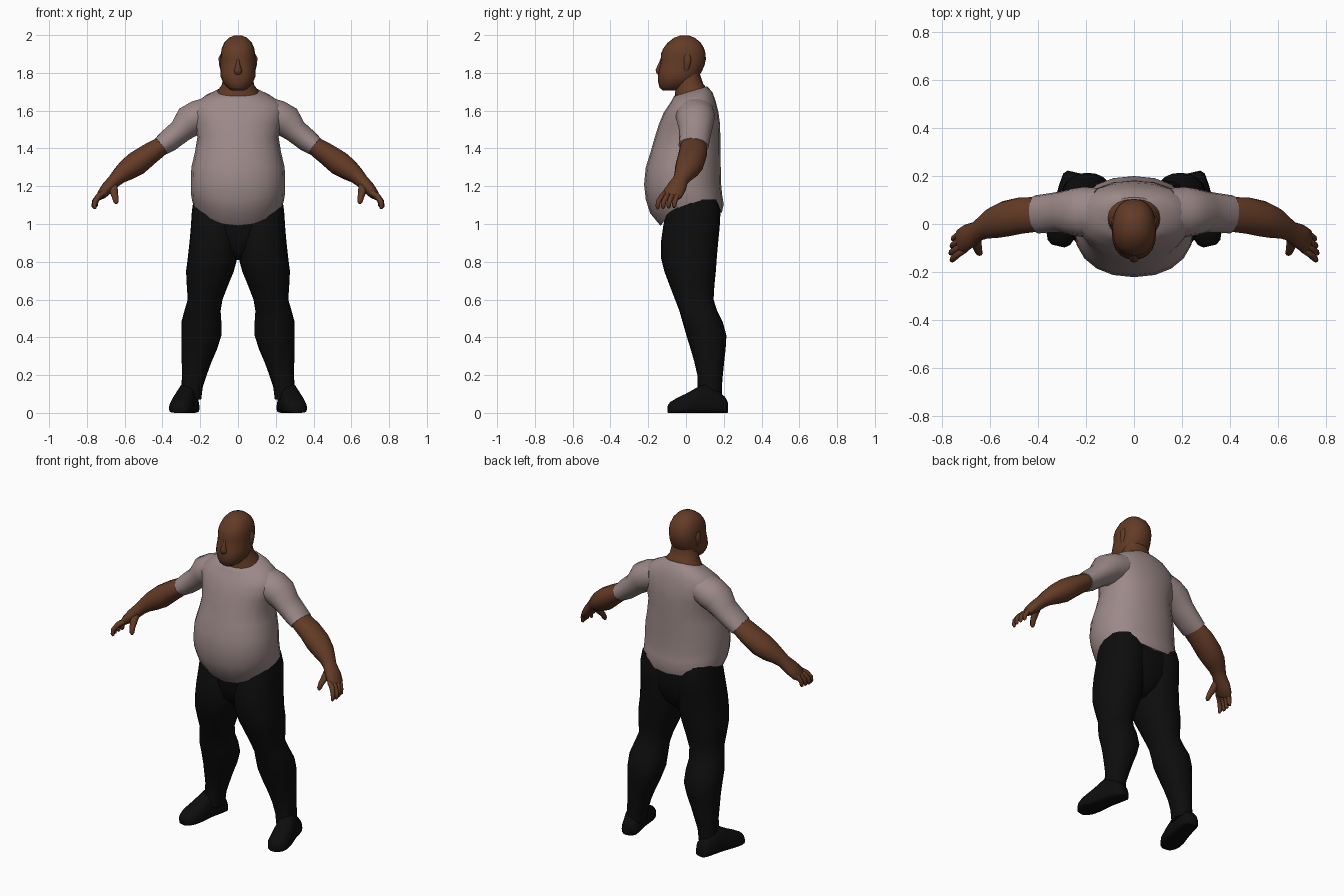
import bpy, bmesh, math
from mathutils import Vector

N = 20


def material(name, rgb):
    m = bpy.data.materials.new(name)
    m.diffuse_color = (*rgb, 1)
    return m


SKIN = material("brown_skin", (0.125, 0.043, 0.019))
SHIRT = material("mauve_grey_shirt", (0.33, 0.25, 0.245))
BLACK = material("black_cloth", (0.004, 0.004, 0.004))


def spow(v, p):
    return math.copysign(abs(v) ** p, v)


def skin(name, rings, mat, mirror=False):
    """Bridge rings of points, cap both ends, optionally mirror across x."""
    bm = bmesh.new()
    loops = [[bm.verts.new(p) for p in r] for r in rings]
    n = len(loops[0])
    for a, b in zip(loops, loops[1:]):
        for i in range(n):
            j = (i + 1) % n
            bm.faces.new((a[i], a[j], b[j], b[i]))
    bm.faces.new(loops[0])
    bm.faces.new(loops[-1])
    bmesh.ops.recalc_face_normals(bm, faces=bm.faces)
    me = bpy.data.meshes.new(name)
    bm.to_mesh(me)
    bm.free()
    me.materials.append(mat)
    ob = bpy.data.objects.new(name, me)
    bpy.context.collection.objects.link(ob)
    bpy.ops.object.select_all(action='DESELECT')
    ob.select_set(True)
    bpy.context.view_layer.objects.active = ob
    bpy.ops.object.shade_smooth_by_angle(angle=math.radians(55))
    if mirror:
        ob.modifiers.new("mirror", 'MIRROR')
    return ob


def level(z, x0, x1, y0, y1, tilt=0.0, lift=0.0, p=0.9):
    """Level ring inside a box; tilt follows y, lift raises the sides."""
    pts = []
    for i in range(N):
        a = 2 * math.pi * i / N
        c, s = math.cos(a), math.sin(a)
        x = (x0 + x1) / 2 + (x1 - x0) / 2 * spow(c, p)
        y = (y0 + y1) / 2 + (y1 - y0) / 2 * spow(s, p)
        pts.append((x, y, z + tilt * y + lift * c * c))
    return pts


def tube(name, path, mat, mirror=True, n=14):
    """Oval tube; path items are x, y, z, radius along y, radius across."""
    pts = [Vector(q[:3]) for q in path]
    rings = []
    for k, q in enumerate(path):
        t = (pts[min(k + 1, len(pts) - 1)] - pts[max(k - 1, 0)]).normalized()
        u = (Vector((0, 1, 0)) - t * t.y).normalized()
        v = t.cross(u)
        rings.append([pts[k] + u * q[3] * math.cos(2 * math.pi * i / n)
                      + v * q[4] * math.sin(2 * math.pi * i / n) for i in range(n)])
    return skin(name, rings, mat, mirror)


# Shirt body: hem is raised at the sides, collar is lower in front
skin("shirt_body", [level(z, -w, w, a, b, t, l) for z, w, a, b, t, l in [
    (1.02, .240, -.135, .190, .22, .085),
    (1.08, .247, -.190, .200, .12, .065),
    (1.14, .250, -.213, .192, .05, .04),
    (1.21, .250, -.222, .186, 0, .01),
    (1.30, .247, -.213, .184, 0, 0),
    (1.38, .228, -.188, .183, 0, 0),
    (1.46, .215, -.165, .182, 0, 0),
    (1.53, .232, -.143, .180, 0, 0),
    (1.59, .248, -.118, .172, 0, 0),
    (1.635, .235, -.092, .158, .08, 0),
    (1.67, .175, -.075, .140, .2, 0),
    (1.695, .115, -.065, .112, .3, 0)]], SHIRT)

# Shirt sleeves
tube("shirt_sleeve", [
    (.15, .05, 1.590, .10, .085), (.21, .05, 1.568, .105, .090),
    (.258, .05, 1.543, .098, .088), (.305, .05, 1.492, .086, .066),
    (.365, .045, 1.443, .081, .062), (.407, .04, 1.412, .080, .053)], SHIRT)

# Trousers: seat plus legs
skin("trouser_seat", [level(z, -w, w, a, b) for z, w, a, b in [
    (1.16, .225, -.12, .165), (1.08, .238, -.125, .178), (1.0, .240, -.112, .176),
    (.93, .20, -.11, .165), (.86, .12, -.09, .14), (.81, .03, -.04, .09)]], BLACK)
skin("trouser_leg", [level(*r) for r in [
    (1.13, .02, .235, -.08, .165), (1.07, .005, .244, -.105, .183),
    (.98, .002, .250, -.122, .178), (.90, .002, .257, -.133, .170),
    (.82, .004, .266, -.132, .163), (.75, .022, .275, -.115, .158),
    (.67, .055, .271, -.085, .150), (.60, .082, .266, -.058, .146),
    (.54, .092, .284, -.035, .165), (.48, .088, .300, -.018, .195),
    (.41, .088, .300, .002, .214), (.34, .110, .298, .024, .210),
    (.27, .140, .298, .044, .202), (.20, .166, .296, .060, .195),
    (.14, .186, .300, .062, .190), (.07, .195, .300, .062, .190)]], BLACK, True)

# Shoes: flat soled stations from heel to toe, turned outward
heel, toe = Vector((.246, .216, 0)), Vector((.317, -.092, 0))
side = Vector((0, 0, 1)).cross(toe - heel).normalized()
shoe = []
for t, w, h in [(0, .032, .065), (.05, .047, .09), (.2, .053, .13), (.4, .056, .155),
                (.55, .060, .128), (.7, .064, .102), (.85, .061, .08),
                (.95, .048, .062), (1, .028, .045)]:
    c = heel.lerp(toe, t)
    ring = []
    for i in range(16):
        a = 2 * math.pi * i / 16
        z = math.sin(a)
        up = h * (.3 + .7 * z) if z > 0 else h * .3 * (1 - abs(z) ** .35)
        ring.append(c + side * w * spow(math.cos(a), .7) + Vector((0, 0, max(up, 0))))
    shoe.append(ring)
skin("shoe", shoe, BLACK, True)

# Neck and head
skin("neck", [level(*r) for r in [
    (1.60, -.10, .10, -.05, .10), (1.665, -.118, .118, -.068, .112, .27),
    (1.70, -.108, .108, -.058, .104, .25), (1.735, -.085, .085, -.055, .09, .1),
    (1.79, -.078, .078, -.06, .075), (1.84, -.075, .075, -.05, .075)]], SKIN)
skin("head", [level(z, -w, w, a, b) for z, w, a, b in [
    (1.708, .035, -.125, -.03), (1.722, .058, -.140, .00), (1.75, .080, -.147, .045),
    (1.78, .092, -.149, .066), (1.81, .093, -.146, .085), (1.84, .092, -.138, .098),
    (1.87, .092, -.134, .105), (1.90, .091, -.133, .104), (1.93, .086, -.120, .096),
    (1.96, .073, -.097, .078), (1.985, .050, -.065, .048), (1.998, .020, -.03, .015)]], SKIN)
skin("nose", [level(z, -w, w, a, -.10) for z, w, a in [
    (1.788, .012, -.145), (1.798, .023, -.156), (1.815, .022, -.161),
    (1.845, .012, -.148), (1.875, .008, -.134)]], SKIN)
skin("ear", [level(z, .075, x, a, b, -.2) for z, x, a, b in [
    (1.80, .088, -.008, .006), (1.82, .095, -.012, .014), (1.85, .101, -.012, .024),
    (1.88, .103, -.010, .028), (1.90, .094, -.004, .020)]], SKIN, True)

# Arms and palms
tube("arm", [
    (.35, .045, 1.448, .060, .045), (.405, .04, 1.413, .072, .050),
    (.47, .036, 1.370, .076, .059), (.535, .022, 1.322, .075, .066),
    (.585, .005, 1.288, .066, .058), (.625, -.014, 1.258, .050, .045),
    (.653, -.03, 1.230, .042, .037), (.69, -.05, 1.192, .052, .034),
    (.718, -.070, 1.160, .054, .027), (.730, -.078, 1.145, .045, .018)], SKIN)

# Four fingers fanned along y, then the thumb
for k, name in enumerate(["index", "middle", "ring", "little"]):
    y = -.108 + .024 * k
    tip = -.147 + .029 * k
    x = .762 - .005 * abs(k - 1)
    tube(name + "_finger", [
        (.705, y, 1.168, .013, .014), (.737, (y + tip) / 2, 1.148, .014, .016),
        (x, tip, 1.118, .013, .013), (x + .002, tip - .003, 1.092, .011, .011),
        (x - .003, tip - .003, 1.080 + .003 * k, .006, .006)], SKIN, n=8)
tube("thumb", [
    (.662, -.05, 1.215, .022, .024), (.658, -.085, 1.175, .020, .022),
    (.650, -.112, 1.142, .015, .017), (.645, -.122, 1.118, .012, .014),
    (.643, -.124, 1.108, .006, .007)], SKIN, n=8)
